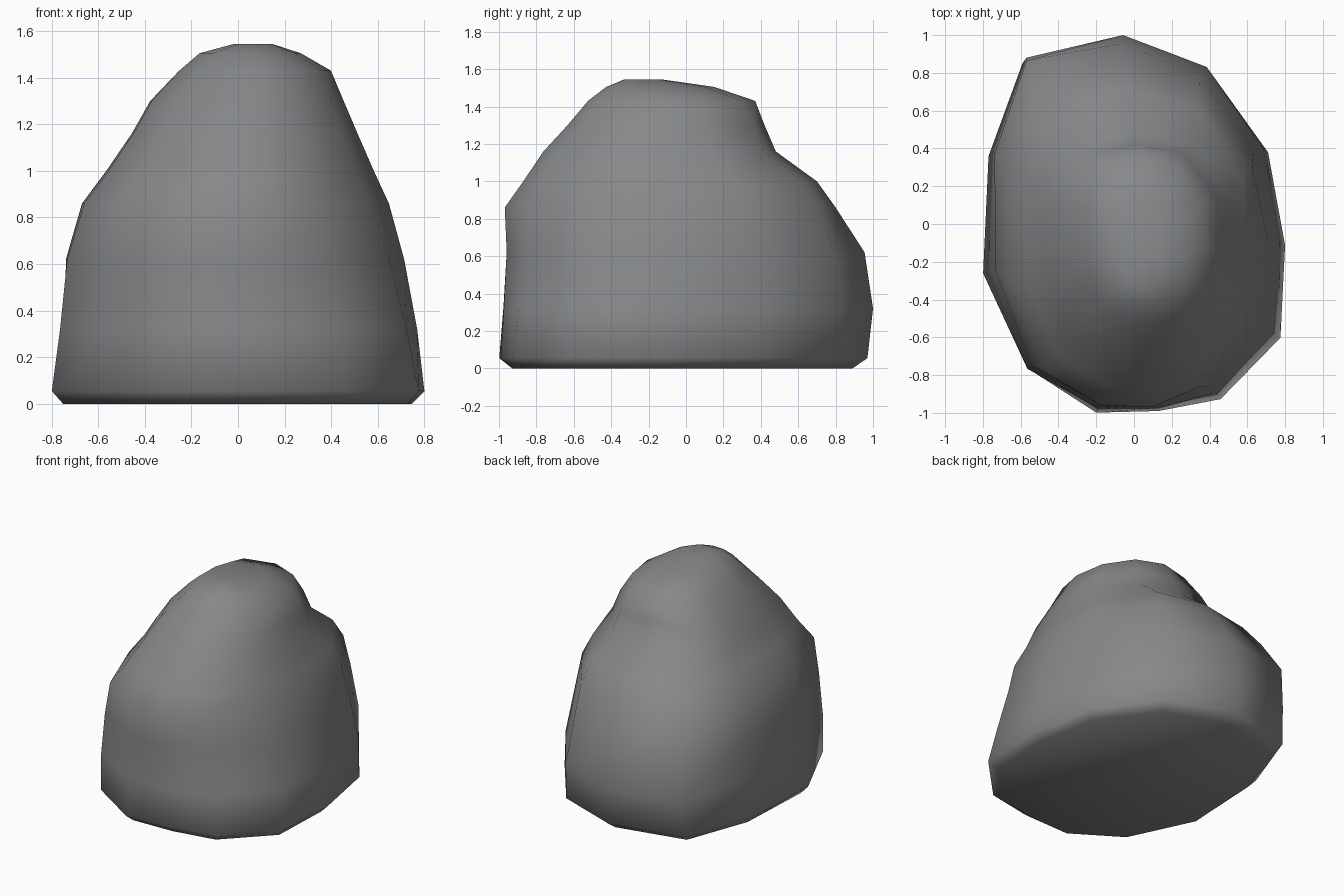
import bpy, bmesh

if "Cube" in bpy.data.objects:
    bpy.data.objects.remove(bpy.data.objects["Cube"])

# Plan outline of the boulder (unit extents), counter-clockwise
OUTLINE = [(-.06, 1), (-.59, .88), (-.77, .38), (-.8, -.25), (-.59, -.79), (-.2, -1),
           (.13, -.99), (.46, -.93), (.78, -.6), (.8, -.1), (.71, .4), (.4, .83)]

# Height sections: z, left, right, front, back
SECTIONS = [(0, -.75, .745, -.93, .89), (.055, -.80, .80, -1, .97),
            (.32, -.77, .77, -.985, 1), (.62, -.745, .715, -.97, .955),
            (.86, -.675, .65, -.98, .80), (1.0, -.57, .585, -.88, .70),
            (1.16, -.46, .515, -.77, .48), (1.30, -.38, .455, -.64, .42),
            (1.43, -.26, .40, -.53, .37), (1.505, -.17, .27, -.43, .15)]


def shape_factor(u, v, z):
    """Radial scale of an outline point: rounder with height, fuller at the back."""
    r = (u * u + v * v) ** .5
    rise = min(1, z / .9)
    diagonal = abs(u * v) > .25
    if u > 0 and v > 0:                       # back right shoulder
        return 1 + (.09 * rise if .8 < z < 1.4 else 0)
    if u < 0 and v > 0:                       # back left stays full
        return 1.03 if diagonal and .5 < z < 1.35 else 1
    if u < 0 and diagonal:                    # front left tucks in at the foot
        return .96 if z < .1 else 1 - .03 * rise
    return 1 - rise * max(0, 1 - 1 / r) * .8  # front right is rounded


def ring(bm, z, left, right, front, back):
    """Fit the outline into the section extents."""
    verts = []
    for ox, oy in OUTLINE:
        u, v = ox / .8, oy
        k = shape_factor(u, v, z)
        x = (left + right) / 2 + u * k * (right - left) / 2
        y = (front + back) / 2 + v * k * (back - front) / 2
        verts.append(bm.verts.new((x, y, z)))
    return verts


# Boulder body lofted through the sections
bm = bmesh.new()
rings = [ring(bm, *s) for s in SECTIONS]
n = len(OUTLINE)
for a, b in zip(rings, rings[1:]):
    for i in range(n):
        j = (i + 1) % n
        bm.faces.new((a[i], a[j], b[j], b[i]))

# Flat underside and a small off-centre crown
bm.faces.new(list(reversed(rings[0])))
crown = [bm.verts.new((.065 + .1 * x, -.23 + .1 * y, 1.545)) for x, y in OUTLINE]
for i in range(n):
    j = (i + 1) % n
    bm.faces.new((rings[-1][i], rings[-1][j], crown[j], crown[i]))
bm.faces.new(crown)
bmesh.ops.recalc_face_normals(bm, faces=bm.faces[:])
for f in bm.faces:
    f.smooth = True

mesh = bpy.data.meshes.new("boulder")
bm.to_mesh(mesh)
bm.free()
boulder = bpy.data.objects.new("boulder", mesh)
bpy.context.collection.objects.link(boulder)

# Stone grey
stone = bpy.data.materials.new("stone grey")
stone.diffuse_color = (.24, .245, .25, 1)
stone.use_nodes = True
stone.node_tree.nodes["Principled BSDF"].inputs["Base Color"].default_value = stone.diffuse_color
mesh.materials.append(stone)
